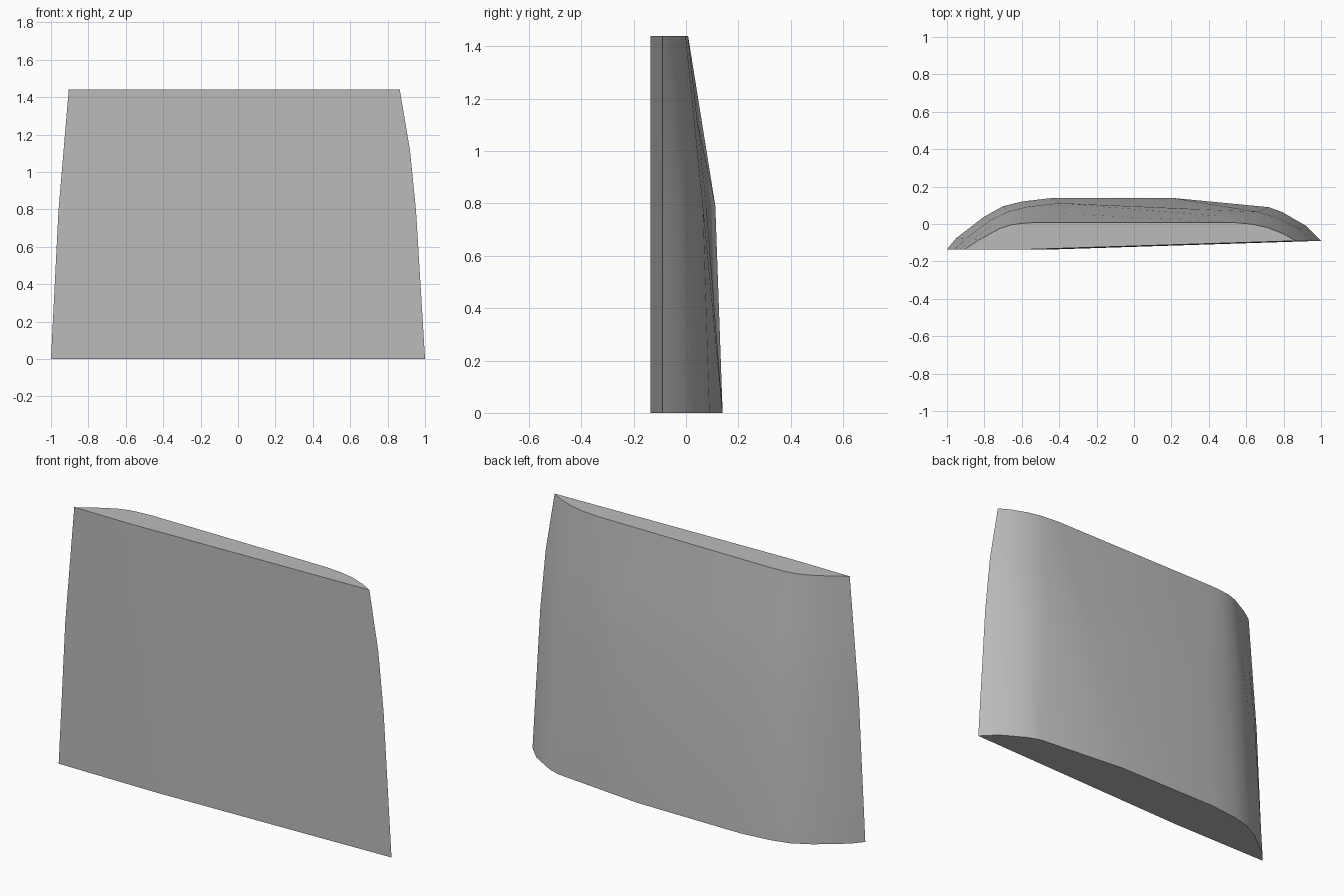
import bpy, bmesh
from math import radians

cube = bpy.data.objects.get("Cube")
if cube:
    bpy.data.objects.remove(cube, do_unlink=True)

grey = bpy.data.materials.new("plain grey")
grey.use_nodes = True
colour = (0.5, 0.5, 0.5, 1)
grey.diffuse_color = colour
grey.node_tree.nodes["Principled BSDF"].inputs["Base Color"].default_value = colour

# Cross-sections: right edge, around the back, left edge, front bend
base = [(-1, -.135), (-.95, -.075), (-.8, .04), (-.7, .095), (-.6, .12), (-.43, .14),
        (.2, .14), (.72, .09), (.79, .065), (.92, -.01), (1, -.09), (-.4, -.135)]
middle = [(-.96, -.135), (-.9, -.08), (-.77, .02), (-.67, .068), (-.57, .092), (-.4, .112),
          (.37, .078), (.66, .065), (.76, .035), (.88, -.025), (.952, -.09), (-.45, -.135)]
top = [(-.905, -.135), (-.83, -.085), (-.72, -.025), (-.66, -.005), (-.6, .003), (-.53, .008),
       (.53, .008), (.63, -.001), (.71, -.018), (.8, -.053), (.865, -.09), (-.55, -.135)]

# Extra section that bows the left edge outward
upper = [((a[0] + b[0]) / 2 + (.011 if i in (8, 9, 10) else 0), (a[1] + b[1]) / 2)
         for i, (a, b) in enumerate(zip(middle, top))]

bm = bmesh.new()
rings = [[bm.verts.new((x, y, z)) for x, y in section]
         for section, z in ((base, 0), (middle, .79), (upper, 1.115), (top, 1.44))]
count = len(base)
for low, high in zip(rings, rings[1:]):
    for i in range(count):
        j = (i + 1) % count
        bm.faces.new((low[i], low[j], high[j], high[i]))
bm.faces.new(rings[0])
bm.faces.new(rings[-1])
bmesh.ops.recalc_face_normals(bm, faces=bm.faces)

mesh = bpy.data.meshes.new("curved_panel")
bm.to_mesh(mesh)
bm.free()
mesh.materials.append(grey)
panel = bpy.data.objects.new("curved_panel", mesh)
bpy.context.collection.objects.link(panel)

# Smooth the rounded back, keep the rims and side edges sharp
bpy.context.view_layer.objects.active = panel
panel.select_set(True)
bpy.ops.object.shade_smooth_by_angle(angle=radians(35))
